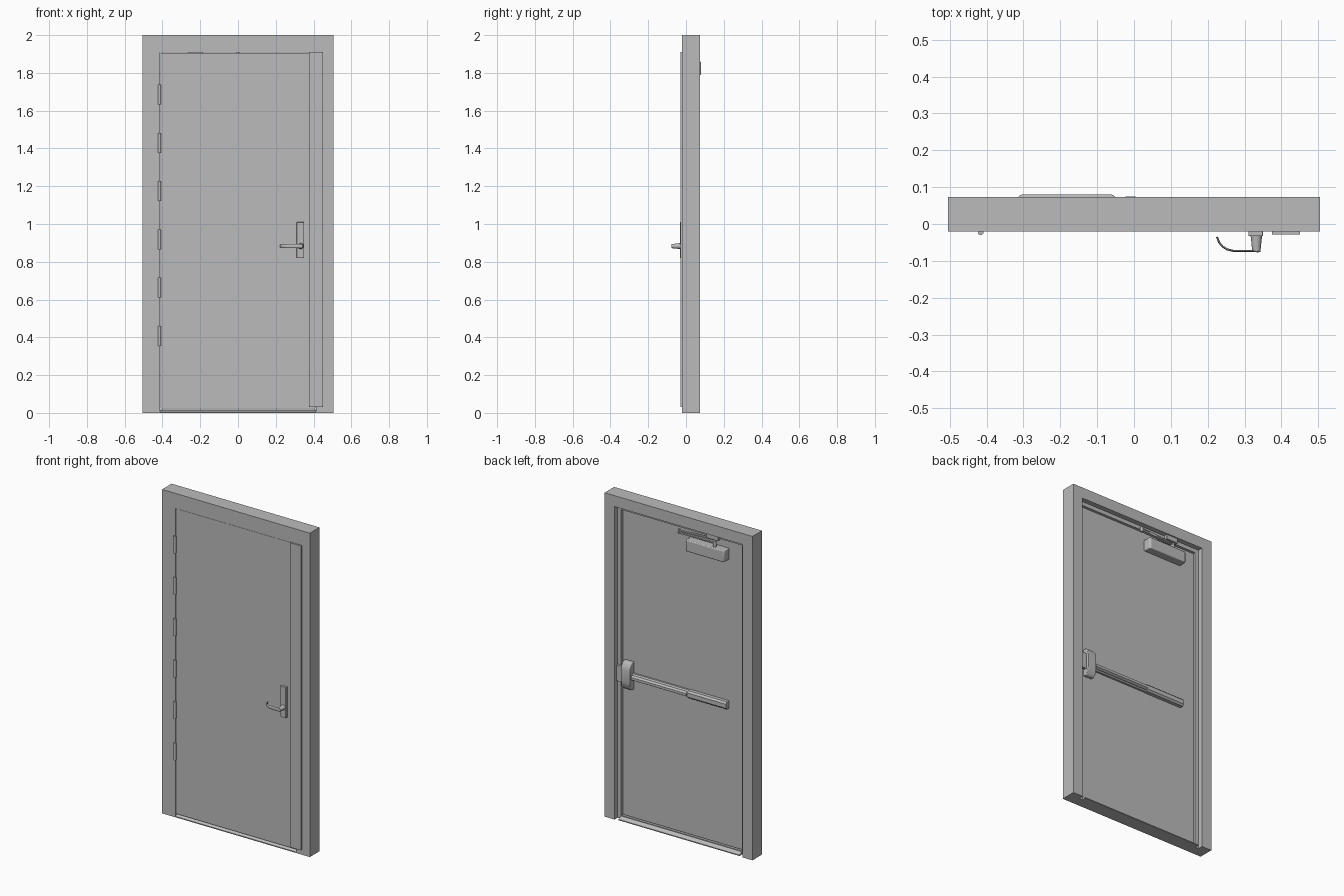
import bpy, bmesh, math
from mathutils import Vector

if "Cube" in bpy.data.objects:
    bpy.data.objects.remove(bpy.data.objects["Cube"])

grey = bpy.data.materials.new("painted_steel_grey")
grey.diffuse_color = (0.5, 0.5, 0.5, 1)
grey.use_nodes = True
grey.node_tree.nodes["Principled BSDF"].inputs["Base Color"].default_value = grey.diffuse_color


def finish(name, bm, bevel=0, smooth=False):
    bmesh.ops.recalc_face_normals(bm, faces=bm.faces)
    me = bpy.data.meshes.new(name)
    bm.to_mesh(me)
    bm.free()
    me.materials.append(grey)
    ob = bpy.data.objects.new(name, me)
    bpy.context.collection.objects.link(ob)
    if bevel:
        mod = ob.modifiers.new("bevel", "BEVEL")
        mod.width, mod.segments = bevel, 3
    if smooth:
        bpy.ops.object.select_all(action="DESELECT")
        ob.select_set(True)
        bpy.context.view_layer.objects.active = ob
        bpy.ops.object.shade_smooth_by_angle(angle=math.radians(35))
    return ob


def loft(name, rings, **kw):
    """Skin a list of equal rings and cap both ends."""
    bm = bmesh.new()
    vs = [[bm.verts.new(p) for p in r] for r in rings]
    n = len(rings[0])
    for a, b in zip(vs, vs[1:]):
        for i in range(n):
            bm.faces.new((a[i], a[(i + 1) % n], b[(i + 1) % n], b[i]))
    bm.faces.new(vs[0])
    bm.faces.new(vs[-1])
    return finish(name, bm, **kw)


def prism(name, pts, axis, lo, hi, **kw):
    """Extrude a 2D outline along x, y or z."""
    def put(p, t):
        c = list(p)
        c.insert("xyz".index(axis), t)
        return c
    return loft(name, [[put(p, t) for p in pts] for t in (lo, hi)], **kw)


def box(name, x0, x1, y0, y1, z0, z1, **kw):
    return prism(name, [(x0, y0), (x1, y0), (x1, y1), (x0, y1)], "z", z0, z1, **kw)


def circle(cx, cy, r, n=16):
    return [(cx + r * math.cos(2 * math.pi * i / n), cy + r * math.sin(2 * math.pi * i / n))
            for i in range(n)]


def bar(name, a, b, half, z0, z1):
    """Flat round-ended link between two points in plan."""
    a, b = Vector(a), Vector(b)
    ang = math.atan2(b.y - a.y, b.x - a.x)
    pts = []
    for c, start in ((b, -math.pi / 2), (a, math.pi / 2)):
        for i in range(7):
            t = ang + start + math.pi * i / 6
            pts.append((c.x + half * math.cos(t), c.y + half * math.sin(t)))
    return prism(name, pts, "z", z0, z1, smooth=True)


# Frame: stepped section swept up, across and down with mitred corners
section = [(0, -.02), (.092, -.02), (.092, .042), (.068, .042), (.068, .073), (0, .073)]
rings = []
for side, top in ((-1, 0), (-1, 1), (1, 1), (1, 0)):
    rings.append([(side * (.505 - w), y, (2 - w) if top else 0) for w, y in section])
loft("door_frame", rings)

# Door leaf and threshold
box("door_leaf", -.411, .411, -.018, .028, .022, 1.906)
prism("threshold", [(-.02, 0), (-.02, .006), (-.002, .016), (.004, .016), (.004, .012),
                    (.012, .012), (.012, .017), (.035, .017), (.035, .013), (.042, .013),
                    (.042, .016), (.048, .016), (.068, .006), (.068, 0)], "x", -.413, .413)

# Latch guard strip on the closing edge
box("latch_guard", .375, .45, -.029, -.0175, .03, 1.91)

# Hinge knuckles
for i in range(6):
    z = .408 + i * .2555
    prism("hinge_knuckle", circle(-.416, -.0225, .0075), "z", z - .053, z + .053, smooth=True)
    box("hinge_leaf", -.416, -.408, -.021, -.015, z - .053, z + .053)

# Outside handle: plate, tapered stem and curved lever
box("handle_plate", .311, .35, -.033, -.017, .82, 1.01, bevel=.002)
loft("handle_stem", [[(x, y, z) for x, z in circle(.332, .883, r)]
                     for y, r in ((-.03, .016), (-.045, .014), (-.076, .011))], smooth=True)
path = [(.338, -.074), (.30, -.073), (.27, -.073), (.253, -.069), (.24, -.061),
        (.231, -.05), (.225, -.035)]
rings = []
for i, (x, y) in enumerate(path):
    p, q = path[max(i - 1, 0)], path[min(i + 1, len(path) - 1)]
    d = Vector((q[0] - p[0], q[1] - p[1])).normalized()
    h = .011 - .0005 * i
    rings.append([(x - d.y * .0028 * math.cos(t), y + d.x * .0028 * math.cos(t),
                   .883 + h * math.sin(t))
                  for t in (2 * math.pi * k / 12 for k in range(12))])
loft("handle_lever", rings, smooth=True)

# Exit device: rail, push pad, end cap, latch head and strike
def rail(name, x0, x1, half, depth):
    prism(name, [(.026, .895 - half), (depth - .01, .895 - half), (depth, .895 - half * .55),
                 (depth, .895 + half * .55), (depth - .01, .895 + half), (.026, .895 + half)],
          "x", x0, x1)

rail("exit_rail", -.31, .345, .021, .05)
rail("push_pad", -.045, .33, .014, .064)
rail("rail_cover", -.315, -.05, .023, .06)
prism("latch_head", [(.026, .815), (.05, .815), (.066, .835), (.071, .865), (.071, .935),
                     (.066, .965), (.05, .985), (.026, .985)], "x", .335, .395,
      bevel=.004, smooth=True)
box("strike", .396, .436, .04, .058, .85, .95, bevel=.003)

# Door closer: chamfered body, spindle, two links and header shoe
prism("closer_body", [(-.315, .026), (-.315, .073), (-.307, .08), (-.058, .08), (-.05, .073),
                      (-.05, .026)], "z", 1.79, 1.86, bevel=.005, smooth=True)
prism("closer_spindle", circle(-.235, .055, .011), "z", 1.855, 1.895, smooth=True)
bar("closer_main_arm", (-.235, .055), (.0, .066), .009, 1.884, 1.892)
prism("elbow_pin", circle(0, .066, .008), "z", 1.88, 1.908, smooth=True)
bar("closer_forearm", (.0, .066), (-.21, .05), .007, 1.896, 1.903)
box("closer_shoe", -.265, -.185, .043, .066, 1.903, 1.933, bevel=.002)
